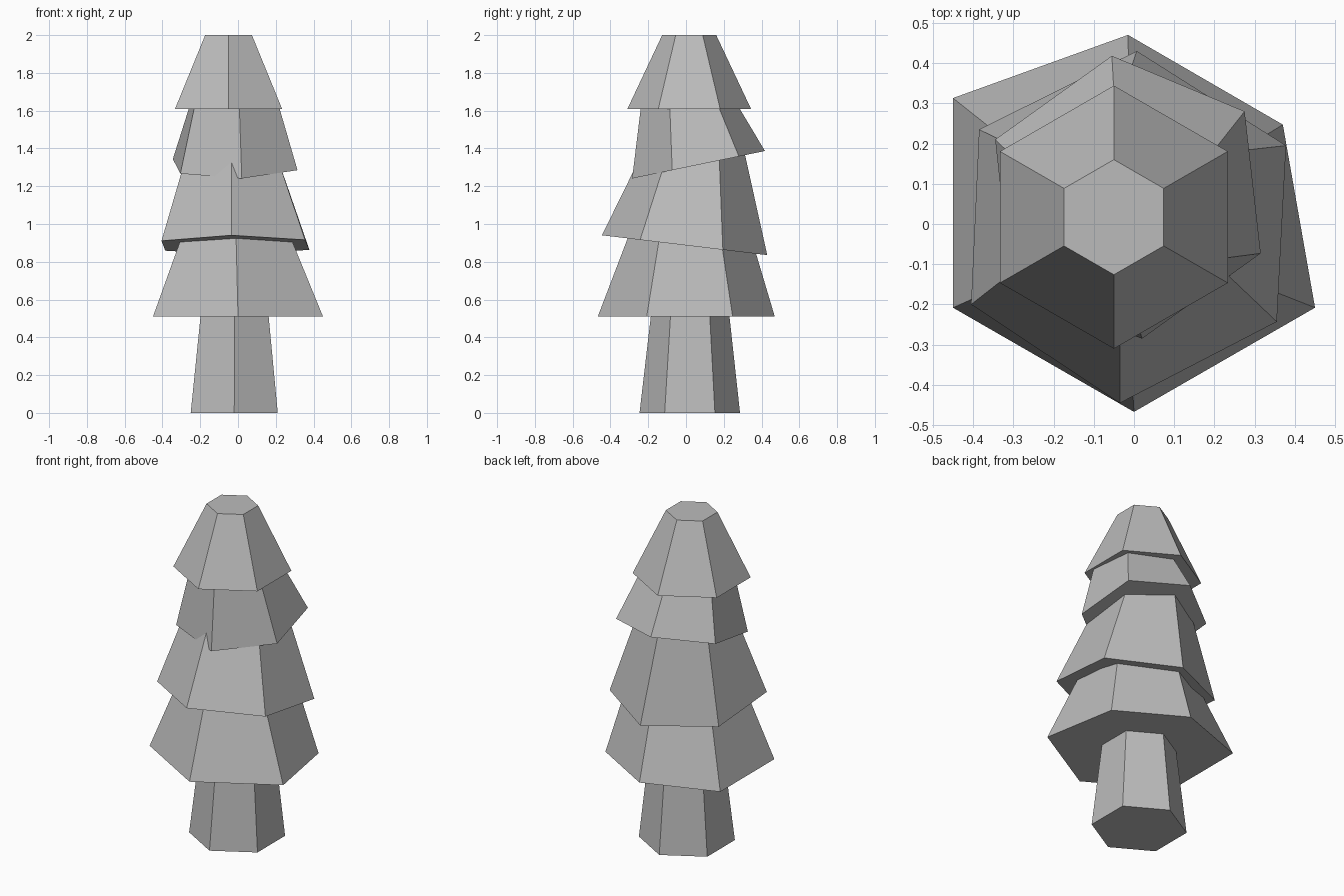
import bpy
from math import sin, cos, radians

cube = bpy.data.objects.get("Cube")
if cube:
    bpy.data.objects.remove(cube)

# One plain grey for the whole tree
grey = bpy.data.materials.new("plain_grey")
grey.use_nodes = True
grey.diffuse_color = (0.5, 0.5, 0.5, 1)
grey.node_tree.nodes["Principled BSDF"].inputs["Base Color"].default_value = (0.5, 0.5, 0.5, 1)


def hexagon(x, y, radius, turn=0):
    """Six corners, counter-clockwise, starting at the front."""
    angles = [radians(60 * i - 90 + turn) for i in range(6)]
    return [(x + radius * cos(a), y + radius * sin(a)) for a in angles]


def tier(name, lower, base_z, upper, top_z, tilt=0):
    """Closed six-sided frustum; the lower rim may slope along y."""
    verts = [(x, y, base_z + tilt * y) for x, y in lower]
    verts += [(x, y, top_z) for x, y in upper]
    sides = [(i, (i + 1) % 6, (i + 1) % 6 + 6, i + 6) for i in range(6)]
    faces = sides + [tuple(range(5, -1, -1)), tuple(range(6, 12))]
    mesh = bpy.data.meshes.new(name)
    mesh.from_pydata(verts, [], faces)
    mesh.materials.append(grey)
    obj = bpy.data.objects.new(name, mesh)
    bpy.context.collection.objects.link(obj)
    return obj


# Tapered trunk
tier("trunk", hexagon(-0.02, 0.02, 0.266), 0, hexagon(-0.018, 0.022, 0.206), 0.53)

# Widest skirt of branches, with two corners pulled in at the back
tier("lowest_branches",
     [(0, -0.467), (0.45, -0.208), (0.37, 0.247), (-0.015, 0.47), (-0.45, 0.313), (-0.45, -0.208)],
     0.51, hexagon(-0.012, 0.022, 0.302), 1.0)

# Second skirt, dipping to the back
tier("lower_branches",
     [(-0.035, -0.445), (0.355, -0.243), (0.378, 0.195), (0.007, 0.43), (-0.385, 0.235), (-0.405, -0.2)],
     0.887, hexagon(-0.035, 0.043, 0.262), 1.4, tilt=-0.12)

# Third skirt, dipping to the front
tier("upper_branches",
     [(0.02, -0.285), (0.315, -0.073), (0.275, 0.28), (-0.055, 0.418), (-0.345, 0.21), (-0.305, -0.16)],
     1.3, hexagon(-0.02, 0.02, 0.26, turn=6), 1.62, tilt=0.207)

# Flat-topped crown
tier("crown", hexagon(-0.05, 0.017, 0.327), 1.61, hexagon(-0.05, 0.017, 0.143), 2)
